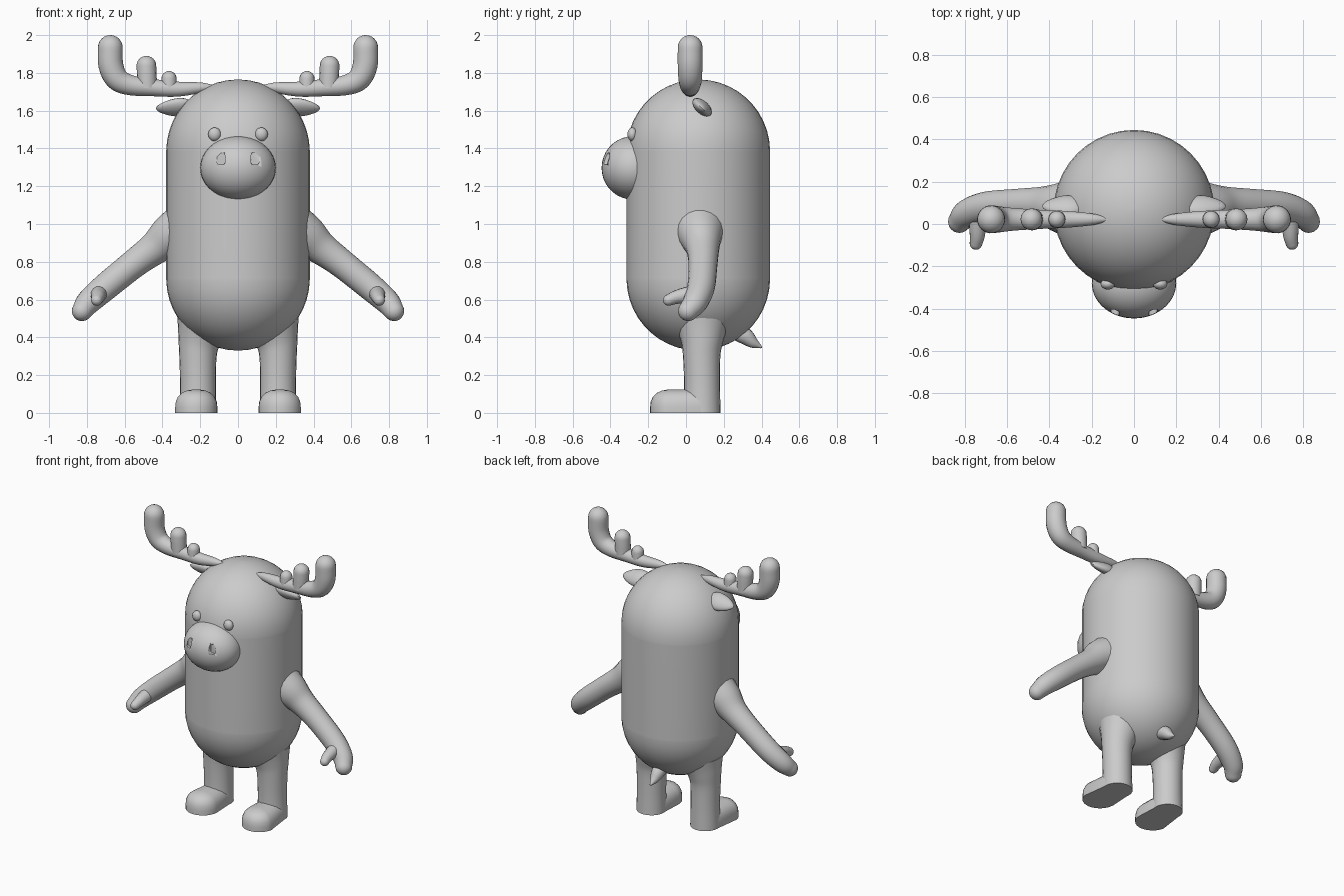
import bpy, bmesh, math
from mathutils import Vector, Matrix

if "Cube" in bpy.data.objects:
    bpy.data.objects.remove(bpy.data.objects["Cube"])

grey = bpy.data.materials.new("warm_grey")
grey.diffuse_color = (0.6, 0.6, 0.6, 1)
grey.use_nodes = True
grey.node_tree.nodes["Principled BSDF"].inputs["Base Color"].default_value = grey.diffuse_color


def finish(name, bm, mirror=False, angle=40):
    bmesh.ops.recalc_face_normals(bm, faces=bm.faces)
    me = bpy.data.meshes.new(name)
    bm.to_mesh(me)
    bm.free()
    me.materials.append(grey)
    ob = bpy.data.objects.new(name, me)
    bpy.context.collection.objects.link(ob)
    for o in bpy.context.selected_objects:
        o.select_set(False)
    ob.select_set(True)
    bpy.context.view_layer.objects.active = ob
    bpy.ops.object.shade_smooth_by_angle(angle=math.radians(angle))
    if mirror:
        ob.modifiers.new("mirror", 'MIRROR')
    return ob


def loft(bm, rings):
    """Skin a list of equal-length rings and close both ends."""
    loops = [[bm.verts.new(p) for p in r] for r in rings]
    n = len(loops[0])
    for a, b in zip(loops, loops[1:]):
        for i in range(n):
            j = (i + 1) % n
            bm.faces.new((a[i], a[j], b[j], b[i]))
    bm.faces.new(loops[0][::-1])
    bm.faces.new(loops[-1])


def spline(pts, steps):
    """Catmull-Rom through (x, y, z, radius) points."""
    p = [Vector(q) for q in pts]
    p = [2 * p[0] - p[1]] + p + [2 * p[-1] - p[-2]]
    out = []
    for i in range(1, len(p) - 2):
        a, b, c, d = p[i - 1:i + 3]
        for s in range(steps):
            t = s / steps
            out.append(0.5 * (2 * b + (c - a) * t + (2 * a - 5 * b + 4 * c - d) * t * t
                              + (3 * b - a - 3 * c + d) * t ** 3))
    return out + [p[-2]]


def tube(bm, pts, segs=20, steps=5, cap=True):
    """Tapered round limb along a smooth path, with a domed far end."""
    path = spline(pts, steps)
    c = [q.xyz for q in path]
    r = [q.w for q in path]
    side, rings = None, []
    for i in range(len(c)):
        t = (c[min(i + 1, len(c) - 1)] - c[max(i - 1, 0)]).normalized()
        if side is None:
            side = t.orthogonal()
        side = (side - t * side.dot(t)).normalized()
        other = t.cross(side)
        angs = [0]
        if cap and i == len(c) - 1:
            angs = [k * math.pi / 12 for k in range(6)] + [1.5]
        for a in angs:
            rings.append([c[i] + t * r[i] * math.sin(a) + r[i] * math.cos(a) *
                          (side * math.cos(2 * math.pi * k / segs) + other * math.sin(2 * math.pi * k / segs))
                          for k in range(segs)])
    loft(bm, rings)


def ellipsoid(bm, centre, size, tilt=0, taper=0, segs=28):
    vs = bmesh.ops.create_uvsphere(bm, u_segments=segs, v_segments=segs // 2, radius=1)['verts']
    m = Matrix.Translation(centre) @ Matrix.Rotation(tilt, 4, 'X') @ Matrix.Diagonal((*size, 1))
    for v in vs:
        k = 1 - taper * v.co.x
        v.co = m @ Vector((v.co.x, v.co.y * k, v.co.z * k))


# Body: upright capsule
R, CY = 0.38, 0.065
prof = [(R * math.cos(a), 0.71 + R * math.sin(a)) for a in [math.radians(d) for d in range(-89, 1, 8)] + [0]]
prof += [(R, 0.9), (R, 1.05), (R, 1.2)]
prof += [(r, 2.095 - z) for r, z in prof[:-3][::-1]]
bm = bmesh.new()
loft(bm, [[(r * math.cos(2 * math.pi * k / 40), CY + r * math.sin(2 * math.pi * k / 40), z)
           for k in range(40)] for r, z in prof])
finish("body", bm)

# Legs: columns flaring slightly into the body
bm = bmesh.new()
tube(bm, [(0.212, 0.085, 0, 0.098), (0.212, 0.085, 0.15, 0.095), (0.212, 0.083, 0.3, 0.099),
          (0.205, 0.085, 0.38, 0.112), (0.185, 0.085, 0.47, 0.14)], segs=24, cap=False)
finish("legs", bm, True)

# Feet: flat-soled domed shoes
bm = bmesh.new()
rings = []
for z, s in [(0, 1), (0.03, 1), (0.06, .97), (0.085, .87), (0.105, .7), (0.118, .45), (0.125, .1)]:
    ring = []
    for k in range(28):
        a = 2 * math.pi * k / 28 + 0.01
        back = math.sin(a) > 0
        w = 0.096 if back else 0.113
        ring.append((0.222 - (0.01 if back else 0) + w * s * math.cos(a),
                     (0.085 if back else -0.077) + w * s * math.sin(a), z))
    rings.append(ring)
loft(bm, rings)
finish("feet", bm, True)

# Arms with thumbs
bm = bmesh.new()
tube(bm, [(0.27, 0.07, 0.98, 0.15), (0.36, 0.078, 0.935, 0.117), (0.44, 0.088, 0.872, 0.089),
          (0.55, 0.09, 0.79, 0.077), (0.70, 0.08, 0.668, 0.073), (0.79, 0.05, 0.588, 0.066),
          (0.826, 0.012, 0.54, 0.054)])
finish("arms", bm, True)
bm = bmesh.new()
tube(bm, [(0.735, 0.05, 0.635, 0.045), (0.74, -0.02, 0.62, 0.04), (0.742, -0.06, 0.61, 0.035),
          (0.748, -0.092, 0.597, 0.03)], segs=14, steps=3)
finish("thumbs", bm, True)

# Antlers: curved beam with two tines
bm = bmesh.new()
tube(bm, [(0.135, 0.022, 1.725, 0.012), (0.2, 0.022, 1.722, 0.028), (0.32, 0.022, 1.714, 0.04),
          (0.45, 0.022, 1.722, 0.046), (0.57, 0.022, 1.735, 0.054), (0.64, 0.022, 1.768, 0.062),
          (0.673, 0.022, 1.84, 0.066), (0.676, 0.022, 1.934, 0.066)])
tube(bm, [(0.365, 0.022, 1.71, 0.042), (0.365, 0.022, 1.77, 0.04)], segs=16, steps=2)
tube(bm, [(0.48, 0.022, 1.72, 0.052), (0.485, 0.022, 1.838, 0.052)], segs=16, steps=2)
finish("antlers", bm, True)

# Ears: tapered leaves under the antlers
bm = bmesh.new()
ellipsoid(bm, (0.335, 0.085, 1.617), (0.1, 0.06, 0.033), math.radians(-42), 0.3, 20)
for v in bm.verts:
    v.co.z -= 0.05 * (v.co.x - 0.335)
finish("ears", bm, True)

# Eyes
bm = bmesh.new()
ellipsoid(bm, (0.124, -0.284, 1.475), (0.034, 0.026, 0.036), segs=20)
finish("eyes", bm, True)

# Nostril cutters
bm = bmesh.new()
for s in (-1, 1):
    vs = bmesh.ops.create_cube(bm, size=1)['verts']
    bmesh.ops.transform(bm, verts=vs, matrix=Matrix.Translation((s * 0.09, -0.455, 1.345))
                        @ Matrix.Diagonal((0.04, 0.1, 0.062, 1)))
bmesh.ops.bevel(bm, geom=[e for e in bm.edges if abs(e.verts[0].co.y - e.verts[1].co.y) > 0.05],
                offset=0.01, segments=3, profile=0.5, affect='EDGES')
cutter = finish("nostril_cutter", bm)
cutter.hide_render = True
cutter.hide_viewport = True

# Muzzle with nostril holes
bm = bmesh.new()
ellipsoid(bm, (0, -0.28, 1.297), (0.2, 0.167, 0.168), segs=36)
muzzle = finish("muzzle", bm)
cut = muzzle.modifiers.new("nostrils", 'BOOLEAN')
cut.operation = 'DIFFERENCE'
cut.solver = 'EXACT'
cut.object = cutter

# Tail: short drooping point
bm = bmesh.new()
tube(bm, [(0, 0.27, 0.43, 0.046), (0, 0.315, 0.405, 0.044), (0, 0.355, 0.372, 0.03),
          (0, 0.395, 0.35, 0.008)], segs=16)
finish("tail", bm)
